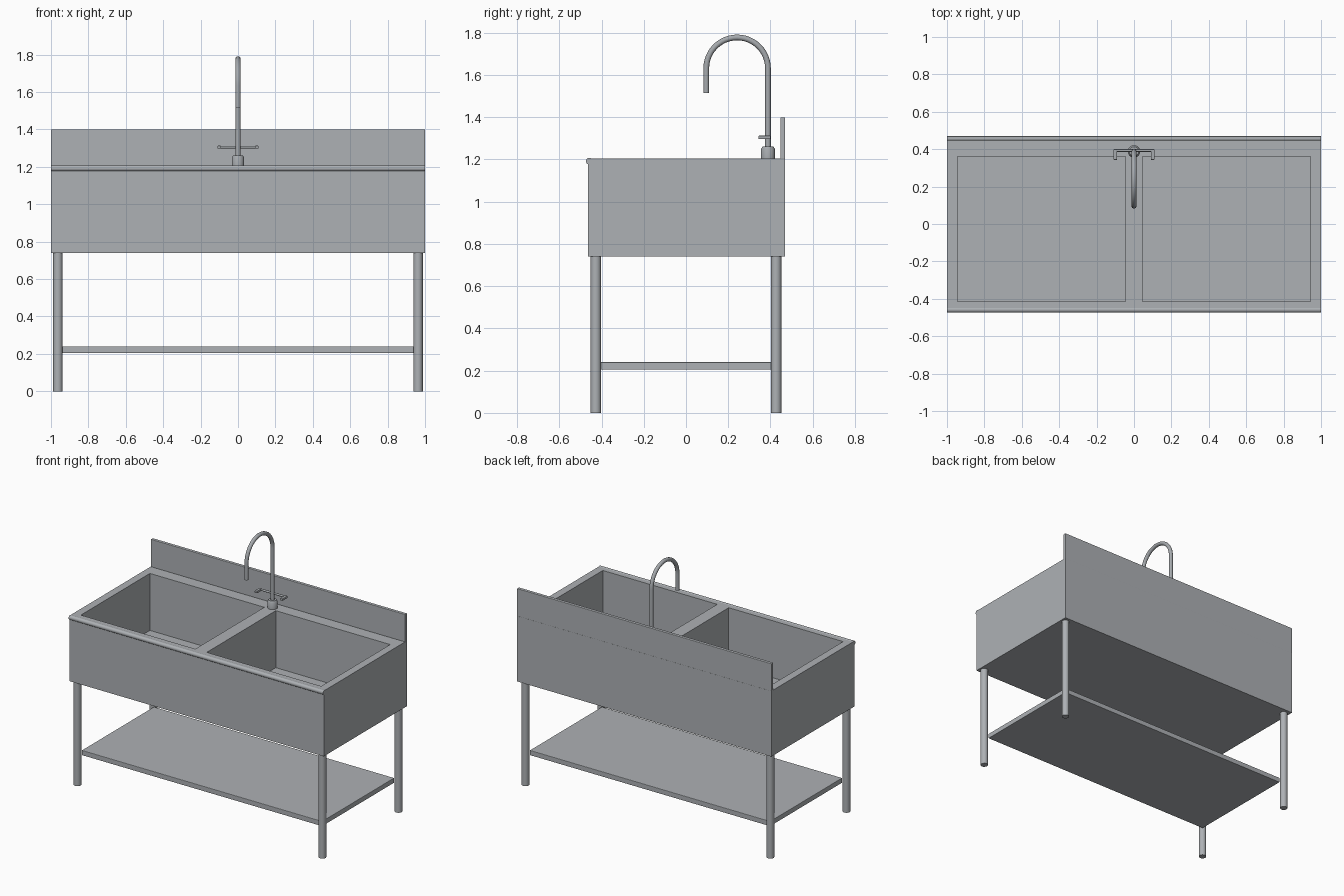
import bpy, bmesh, math
from mathutils import Vector

if "Cube" in bpy.data.objects:
    bpy.data.objects.remove(bpy.data.objects["Cube"])


def mat(name, c):
    m = bpy.data.materials.new(name)
    m.diffuse_color = (*c, 1)
    m.use_nodes = True
    m.node_tree.nodes["Principled BSDF"].inputs["Base Color"].default_value = m.diffuse_color
    return m


STEEL = mat("brushed_steel", (0.42, 0.44, 0.46))
CHROME = mat("tap_steel", (0.38, 0.40, 0.42))


def finish(bm, name, material, smooth=False):
    me = bpy.data.meshes.new(name)
    bmesh.ops.recalc_face_normals(bm, faces=bm.faces)
    bm.to_mesh(me)
    bm.free()
    me.materials.append(material)
    ob = bpy.data.objects.new(name, me)
    bpy.context.collection.objects.link(ob)
    if smooth:
        bpy.ops.object.select_all(action='DESELECT')
        ob.select_set(True)
        bpy.context.view_layer.objects.active = ob
        bpy.ops.object.shade_smooth_by_angle(angle=math.radians(35))
    return ob


def box(name, lo, hi, material=STEEL, bevel=0):
    bm = bmesh.new()
    bmesh.ops.create_cube(bm, size=1)
    for v in bm.verts:
        v.co = [lo[i] + (v.co[i] + 0.5) * (hi[i] - lo[i]) for i in range(3)]
    if bevel:
        bmesh.ops.bevel(bm, geom=bm.edges[:], offset=bevel, segments=2,
                        profile=0.5, affect='EDGES')
    return finish(bm, name, material)


def tube(name, path, radii, sides, material, side_axis):
    """Sweep rings along a planar path; side_axis is normal to that plane."""
    bm = bmesh.new()
    pts = [Vector(p) for p in path]
    u = Vector(side_axis)
    rings = []
    for i, p in enumerate(pts):
        t = (pts[min(i + 1, len(pts) - 1)] - pts[max(i - 1, 0)]).normalized()
        w = t.cross(u)
        rings.append([bm.verts.new(p + radii[i] * (math.cos(a) * u + math.sin(a) * w))
                      for a in (2 * math.pi * k / sides for k in range(sides))])
    for r, s in zip(rings, rings[1:]):
        for k in range(sides):
            bm.faces.new((r[k], r[(k + 1) % sides], s[(k + 1) % sides], s[k]))
    bm.faces.new(rings[0])
    bm.faces.new(rings[-1])
    return finish(bm, name, material, True)


# Sink body with two basins cut from the top
TOP = 1.205
body = box("sink_body", (-1, -0.465, 0.74), (1, 0.47, TOP))
for lo, hi in ((-0.945, -0.045), (0.045, 0.945)):
    cutter = box("basin_cutter", (lo, -0.415, 0.80), (hi, 0.36, 1.4))
    cutter.hide_render = True
    mod = body.modifiers.new("basin", 'BOOLEAN')
    mod.operation, mod.solver, mod.object = 'DIFFERENCE', 'EXACT', cutter
    bpy.context.view_layer.objects.active = body
    bpy.ops.object.modifier_apply(modifier=mod.name)
    bpy.data.objects.remove(cutter)

# Rolled front edge and rear splashback
tube("front_rolled_edge", [(-1, -0.458, 1.192), (1, -0.458, 1.192)],
     [0.016] * 2, 16, STEEL, (0, 1, 0))
box("backsplash", (-1, 0.447, 1.203), (1, 0.47, 1.40), bevel=0.003)

# Legs and lower shelf
for sx, side in ((-1, "left"), (1, "right")):
    for sy, end in ((-1, "front"), (1, "back")):
        x, y = sx * 0.963, sy * 0.427
        tube(f"{end}_{side}_leg", [(x, y, 0), (x, y, 0.742)], [0.025] * 2,
             16, STEEL, (1, 0, 0))
box("lower_shelf", (-0.945, -0.405, 0.205), (0.945, 0.405, 0.24), bevel=0.003)

# Tap base, with a chamfered top
FY = 0.388
tube("tap_base", [(0, FY, z) for z in (1.203, 1.25, 1.262)],
     [0.033, 0.033, 0.025], 24, CHROME, (1, 0, 0))

# Gooseneck spout
R, CZ = 0.146, 1.632
neck = [(0, FY, 1.25)]
for k in range(25):
    a = math.pi * k / 24
    neck.append((0, FY - R + R * math.cos(a), CZ + R * math.sin(a)))
neck.append((0, FY - 2 * R, 1.515))
tube("tap_spout", neck, [0.0135] * len(neck), 16, CHROME, (1, 0, 0))

# Handle crossbar and levers
tube("handle_bar", [(-0.105, 0.393, 1.305), (0.105, 0.393, 1.305)],
     [0.007] * 2, 12, CHROME, (0, 1, 0))
for sx, side in ((-1, "left"), (1, "right")):
    box(f"{side}_handle_lever", (sx * 0.10 - 0.01, 0.343, 1.297),
        (sx * 0.10 + 0.01, 0.40, 1.313), CHROME, 0.003)
